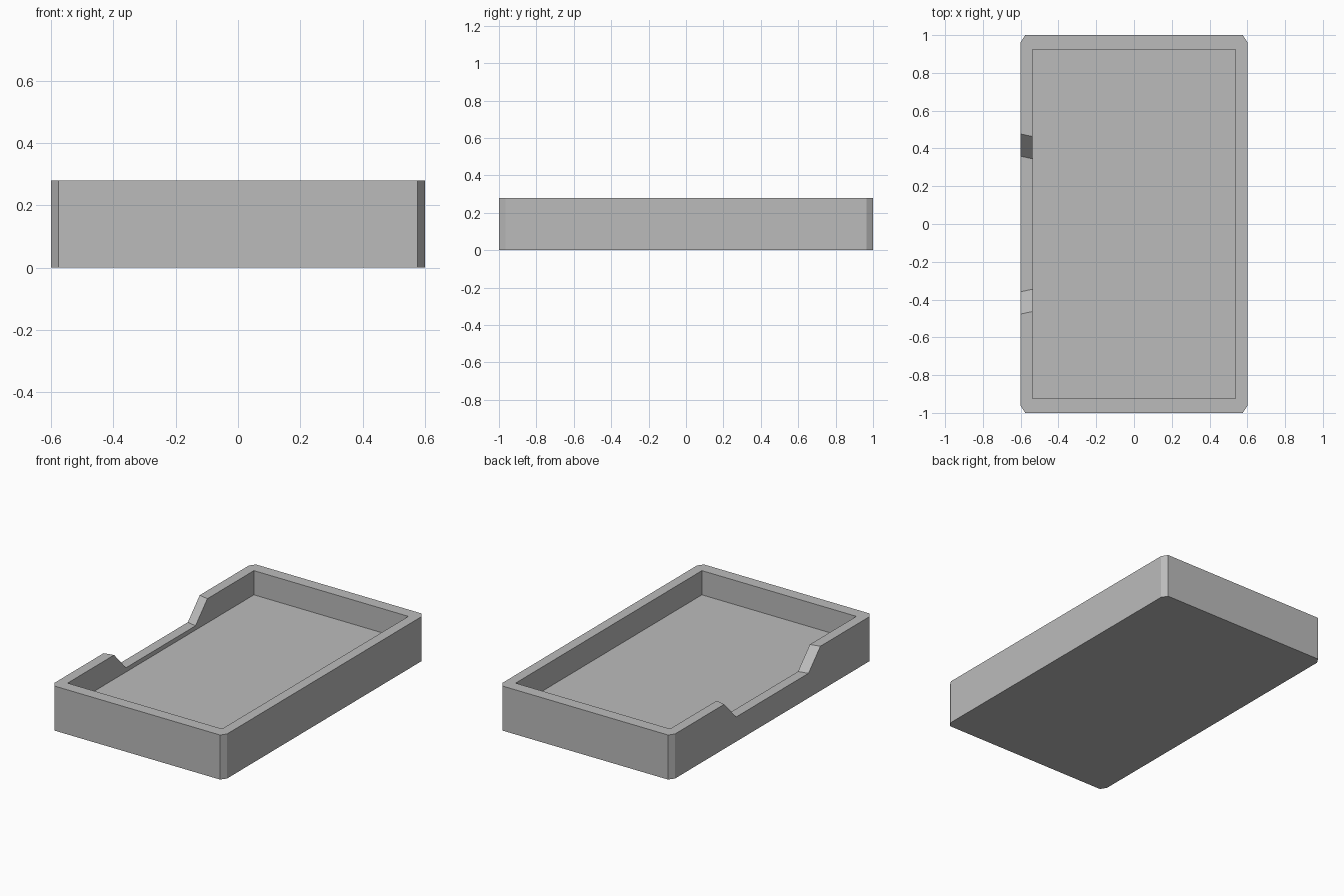
import bpy
import bmesh

cube = bpy.data.objects.get("Cube")
if cube:
    bpy.data.objects.remove(cube, do_unlink=True)

HX, HY, HEIGHT = 0.6, 1.0, 0.28        # outer half sizes and height
IX, IY, FLOOR = 0.537, 0.925, 0.128    # cavity half sizes and floor level
CX, CY = 0.024, 0.036                  # corner cuts
SILL = 0.155                           # bottom of the side notch

grey = bpy.data.materials.new("plain grey")
grey.use_nodes = True
colour = (0.5, 0.5, 0.5, 1)
grey.diffuse_color = colour
grey.node_tree.nodes["Principled BSDF"].inputs["Base Color"].default_value = colour


def loft(name, start, end):
    """Solid between two matching loops of points."""
    bm = bmesh.new()
    a = [bm.verts.new(p) for p in start]
    b = [bm.verts.new(p) for p in end]
    bm.faces.new(a)
    bm.faces.new(b[::-1])
    for i in range(len(a)):
        j = (i + 1) % len(a)
        bm.faces.new((a[i], b[i], b[j], a[j]))
    bmesh.ops.recalc_face_normals(bm, faces=bm.faces)
    mesh = bpy.data.meshes.new(name)
    bm.to_mesh(mesh)
    bm.free()
    mesh.materials.append(grey)
    obj = bpy.data.objects.new(name, mesh)
    bpy.context.collection.objects.link(obj)
    return obj


def prism(name, outline, bottom, top):
    return loft(name, [(x, y, bottom) for x, y in outline],
                [(x, y, top) for x, y in outline])


# Tray body with cut corners
quarter = [(HX, HY - CY), (HX - CX, HY)]
half = quarter + [(-x, y) for x, y in reversed(quarter)]
outline = half + [(-x, -y) for x, y in half]
tray = prism("tray", outline, 0, HEIGHT)

# Rectangular cavity
cavity = prism("cavity_cutter", [(IX, IY), (-IX, IY), (-IX, -IY), (IX, -IY)],
               FLOOR, HEIGHT + 0.1)


# Notch in the right wall, sloped at both ends and narrowing inwards
def notch_section(x):
    shift = 0.477 + (x + HX) * -0.222
    run = 0.118
    slope = run / (HEIGHT - SILL)
    top = HEIGHT + 0.1
    wide = shift + slope * (top - HEIGHT)
    low = shift - run
    return [(x, -wide, top), (x, -low, SILL), (x, low, SILL), (x, wide, top)]


notch = loft("notch_cutter", notch_section(-HX - 0.05), notch_section(-IX + 0.05))

for cutter in (cavity, notch):
    mod = tray.modifiers.new(cutter.name, "BOOLEAN")
    mod.operation = "DIFFERENCE"
    mod.solver = "EXACT"
    mod.object = cutter
    cutter.hide_render = True
    cutter.hide_viewport = True
